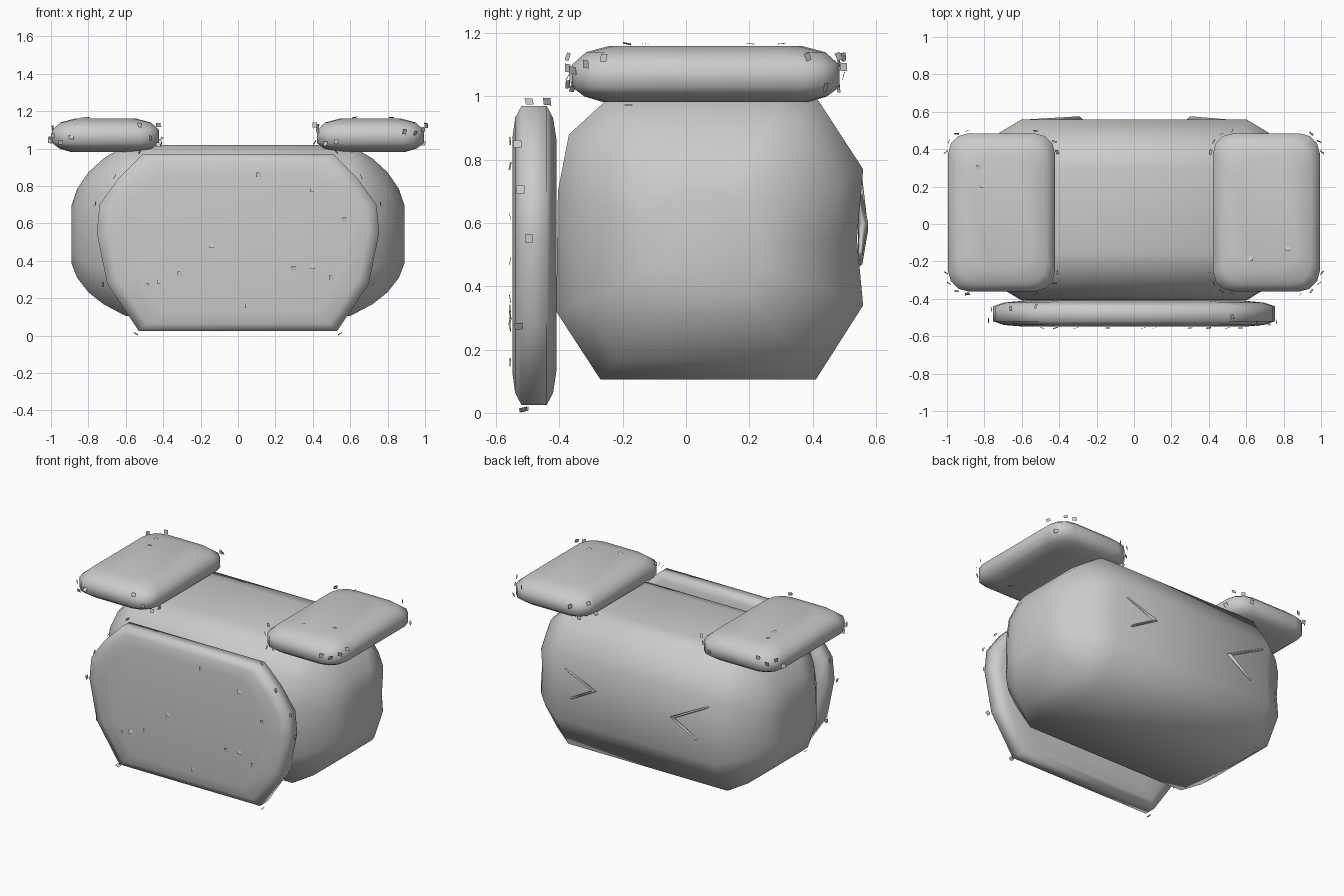
import bpy, math, random
from mathutils import Vector

if "Cube" in bpy.data.objects:
    bpy.data.objects.remove(bpy.data.objects["Cube"])

random.seed(4)


def make(name, verts, faces, smooth=True):
    me = bpy.data.meshes.new(name)
    me.from_pydata([tuple(v) for v in verts], [], faces)
    me.polygons.foreach_set("use_smooth", [smooth] * len(me.polygons))
    ob = bpy.data.objects.new(name, me)
    bpy.context.collection.objects.link(ob)
    return ob


def loft(name, rings):
    """Skin a stack of equal-length rings and cap both ends."""
    n = len(rings[0])
    verts = [v for r in rings for v in r]
    faces = [(k * n + i, k * n + (i + 1) % n, (k + 1) * n + (i + 1) % n, (k + 1) * n + i)
             for k in range(len(rings) - 1) for i in range(n)]
    faces += [tuple(reversed(range(n))), tuple(range(len(verts) - n, len(verts)))]
    ob = make(name, verts, faces)
    if sum(f.center.dot(f.normal) * f.area for f in ob.data.polygons) < 0:
        ob.data.flip_normals()
    return ob


def rounded_rect(hx, hy, r, seg=3):
    pts = []
    for q, (sx, sy) in enumerate([(1, 1), (-1, 1), (-1, -1), (1, -1)]):
        for i in range(seg + 1):
            a = math.pi / 2 * (q + i / seg)
            pts.append((sx * (hx - r) + r * math.cos(a), sy * (hy - r) + r * math.sin(a)))
    return pts


def tufts(name, places):
    """Small flat diamonds hovering just off a surface; places = (point, normal)."""
    verts, faces = [], []
    for p, n in places:
        n = (Vector(n) + Vector([random.uniform(-.25, .25) for _ in range(3)])).normalized()
        u = n.orthogonal().normalized() * 0.018
        w = n.cross(u)
        b = len(verts)
        verts += [Vector(p) + d for d in (u, w, -u, -w)]
        faces.append((b, b + 1, b + 2, b + 3))
    make(name, verts, faces, False)


# Body: side profile (y, z) lofted along x, shrinking toward both ends
profile = [(-.27, .105), (.41, .105), (.56, .34), (.54, .55), (.56, .77), (.41, 1.0),
           (.3, 1.02), (-.15, 1.02), (-.25, .99), (-.37, .88), (-.405, .7), (-.41, .32)]
stations = [(.6, 1), (.72, .85), (.80, .70), (.86, .52), (.89, .34)]
stations = [(-x, s) for x, s in reversed(stations)] + stations
loft("body", [[(x, .08 + (y - .08) * s, .53 + (z - .53) * s) for y, z in profile]
              for x, s in stations])

# Front panel: flat eight-sided cushion
half = [(.53, .025), (.70, .28), (.755, .55), (.74, .70), (.64, .84), (.51, .97)]
outline = half + [(-x, z) for x, z in reversed(half)]
layers = [(-.549, .78), (-.54, .92), (-.52, 1), (-.44, 1), (-.42, .92), (-.41, .78)]
loft("front_panel", [[(x * s, y, .5 + (z - .5) * s) for x, z in outline] for y, s in layers])
spots = [((x, -.556, z), (0, -1, 0)) for x, z in
         [(-.49, .27), (-.42, .29), (-.31, .33), (-.14, .48), (.05, .16), (.3, .36),
          (.4, .37), (.5, .31), (.4, .78), (.11, .86), (.57, .62)]]
spots += [((x * 1.03, random.uniform(-.54, -.43), .5 + (z - .5) * 1.03), (x, 0, z - .5))
          for x, z in outline]
tufts("front_panel_tufts", spots)

# Two top cushions
for side, label in ((-1, "left"), (1, "right")):
    c = Vector((side * .708, .062, 1.07))
    pad = [(-.088, .10), (-.07, .04), (-.04, 0), (.03, 0), (.07, .045), (.09, .12)]
    loft(label + "_top_cushion",
         [[c + Vector((x, y, z)) for x, y in rounded_rect(.286 - i, .423 - i, .11)]
          for z, i in pad])
    spots = [(c + Vector((x * 1.04, y * 1.03, random.uniform(-.05, .06))), (x, y, 0))
             for x, y in rounded_rect(.286, .423, .11)]
    for up in (1, -1, 1):
        spots.append((c + Vector((random.uniform(-.15, .15), random.uniform(-.25, .25),
                                  up * .097)), (0, 0, up)))
    tufts(label + "_cushion_tufts", spots)

# Back seams: two chevrons facing each other
for name, pts in (("left_back_chevron", [(-.6, .74), (-.29, .58), (-.47, .47)]),
                  ("right_back_chevron", [(.52, .69), (.3, .60), (.48, .50)])):
    cu = bpy.data.curves.new(name, 'CURVE')
    cu.dimensions = '3D'
    cu.bevel_depth = .016
    cu.bevel_resolution = 0
    cu.use_fill_caps = True
    sp = cu.splines.new('POLY')
    sp.points.add(len(pts) - 1)
    for p, (x, z), r in zip(sp.points, pts, (.4, 1, .4)):
        p.co = (x, .545 + .015 * r, z, 1)
        p.radius = r
    bpy.context.collection.objects.link(bpy.data.objects.new(name, cu))
